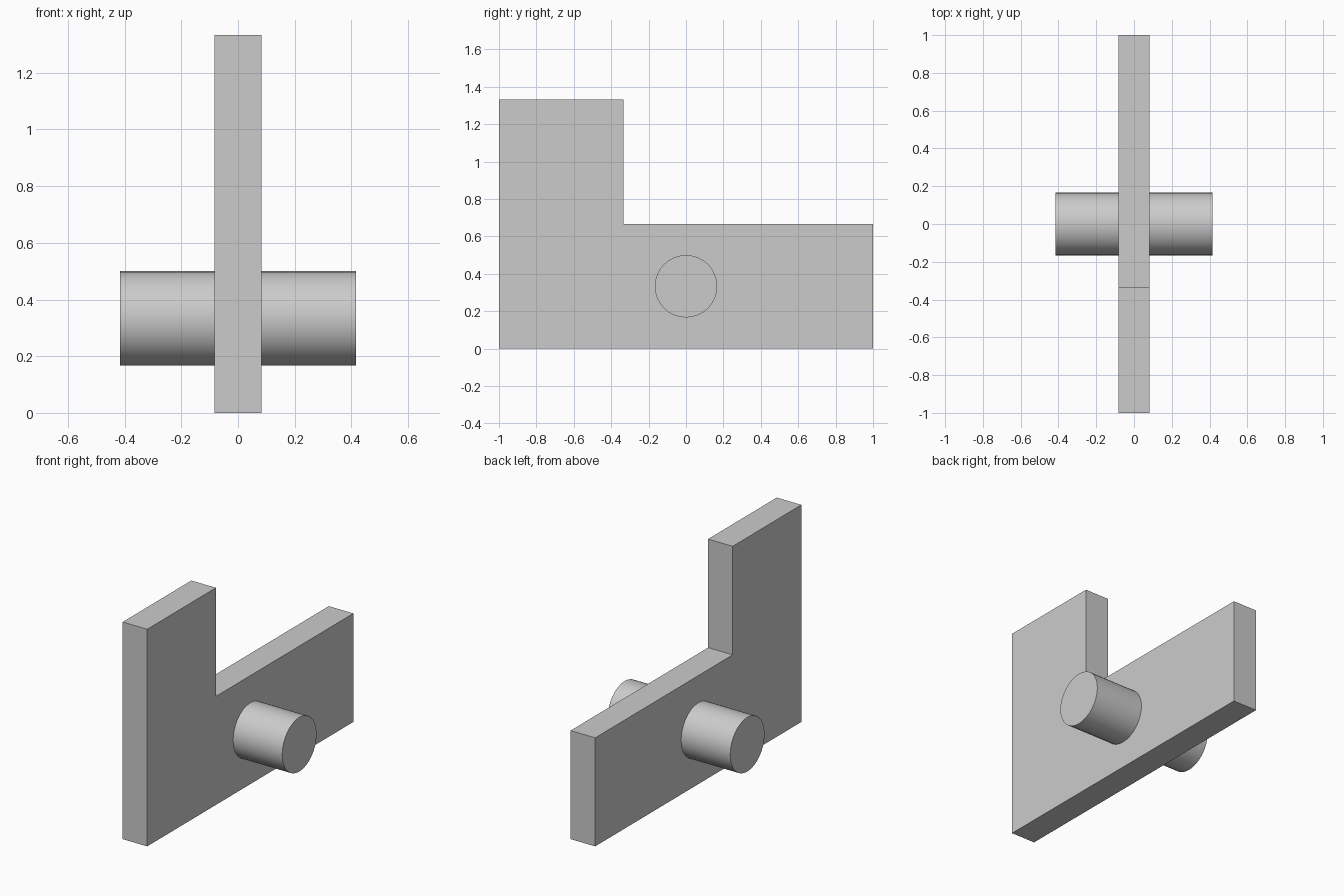
import bpy
import bmesh
import math

cube = bpy.data.objects.get("Cube")
if cube:
    bpy.data.objects.remove(cube, do_unlink=True)

gray = bpy.data.materials.new("light_gray")
gray.use_nodes = True
gray.diffuse_color = (0.6, 0.6, 0.6, 1)
gray.node_tree.nodes["Principled BSDF"].inputs["Base Color"].default_value = (0.6, 0.6, 0.6, 1)

UNIT = 2 / 3            # side of one square of the L
HALF_THICK = UNIT / 8   # half the plate thickness


# L-shaped plate: side profile in (y, z), extruded along x
def make_plate():
    step = UNIT / 2 - UNIT
    profile = [(-1, 0), (1, 0), (1, UNIT), (step, UNIT), (step, 2 * UNIT), (-1, 2 * UNIT)]
    bm = bmesh.new()
    face = bm.faces.new([bm.verts.new((-HALF_THICK, y, z)) for y, z in profile])
    extruded = bmesh.ops.extrude_face_region(bm, geom=[face])
    moved = [v for v in extruded["geom"] if isinstance(v, bmesh.types.BMVert)]
    bmesh.ops.translate(bm, verts=moved, vec=(2 * HALF_THICK, 0, 0))
    bmesh.ops.recalc_face_normals(bm, faces=bm.faces)
    mesh = bpy.data.meshes.new("l_plate")
    bm.to_mesh(mesh)
    bm.free()
    plate = bpy.data.objects.new("l_plate", mesh)
    bpy.context.collection.objects.link(plate)
    mesh.materials.append(gray)


# Round pin passing through the plate
def make_pin():
    bpy.ops.mesh.primitive_cylinder_add(
        vertices=32, radius=UNIT / 4, depth=UNIT * 1.25,
        location=(0, 0, UNIT / 2), rotation=(0, math.pi / 2, 0))
    pin = bpy.context.object
    pin.name = pin.data.name = "cross_pin"
    pin.data.materials.append(gray)
    bpy.ops.object.shade_smooth_by_angle(angle=math.radians(30))


make_plate()
make_pin()
